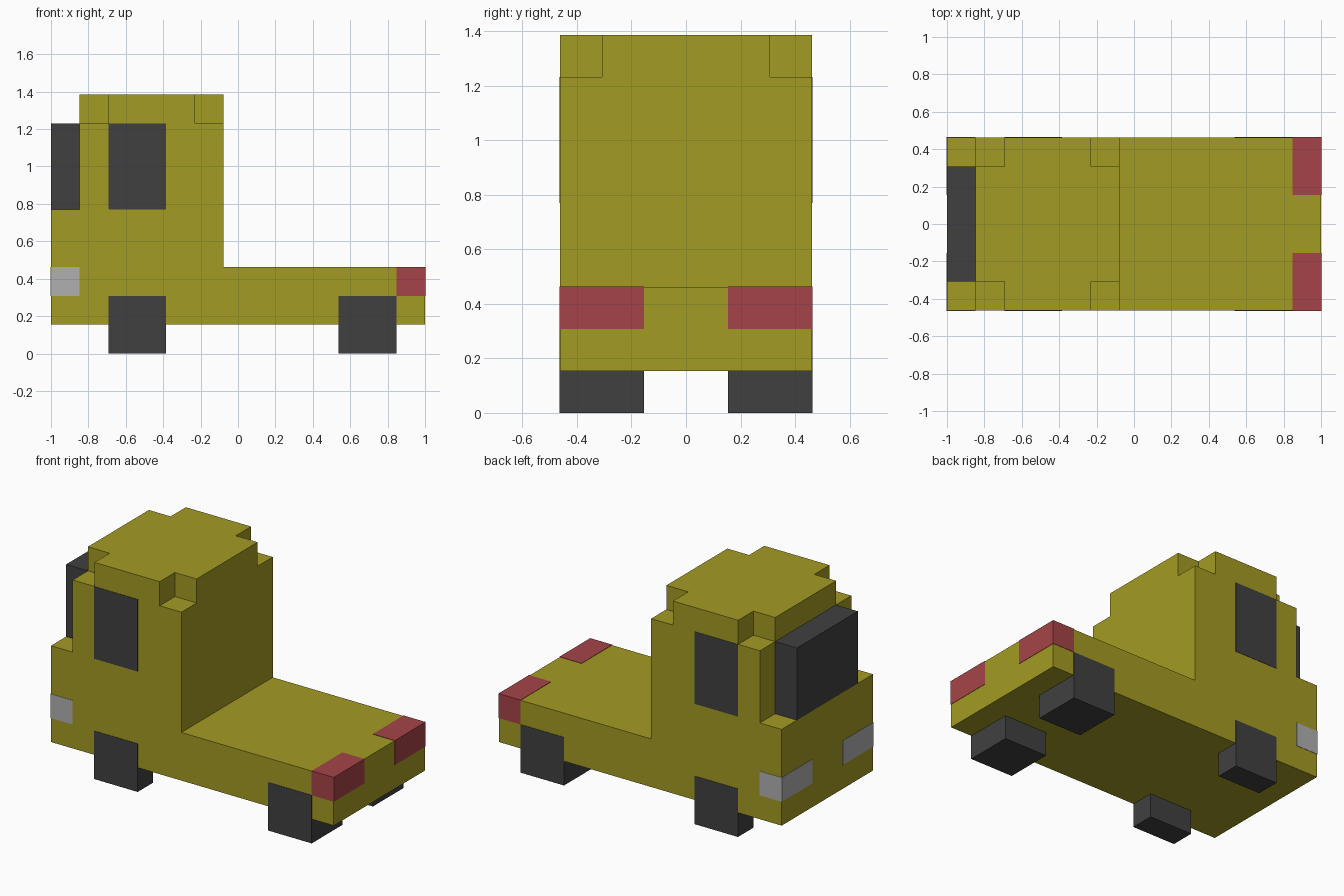
import bpy, bmesh
from mathutils import Vector

if "Cube" in bpy.data.objects:
    bpy.data.objects.remove(bpy.data.objects["Cube"])

U = 2 / 13          # one block of the model's grid
E = 0.015           # tiny lift (in blocks) for flush painted parts
ORIGIN = Vector((6.5, 3, 0))


def srgb(r, g, b):
    lin = [c / 255 / 12.92 if c < 11 else ((c / 255 + 0.055) / 1.055) ** 2.4 for c in (r, g, b)]
    return (*lin, 1)


def material(name, rgb):
    m = bpy.data.materials.new(name)
    m.diffuse_color = srgb(*rgb)
    m.use_nodes = True
    m.node_tree.nodes["Principled BSDF"].inputs["Base Color"].default_value = m.diffuse_color
    return m


yellow = material("olive yellow paint", (163, 155, 35))
dark = material("dark grey", (64, 64, 64))
silver = material("silver", (176, 176, 176))
red = material("tail red", (165, 68, 72))


def prism(name, outline, direction, mat):
    """Extrude a closed outline, given in blocks, along a direction."""
    bm = bmesh.new()
    face = bm.faces.new([bm.verts.new((Vector(p) - ORIGIN) * U) for p in outline])
    ext = bmesh.ops.extrude_face_region(bm, geom=[face], use_keep_orig=True)
    verts = [g for g in ext["geom"] if isinstance(g, bmesh.types.BMVert)]
    bmesh.ops.translate(bm, vec=Vector(direction) * U, verts=verts)
    bmesh.ops.recalc_face_normals(bm, faces=bm.faces)
    me = bpy.data.meshes.new(name)
    bm.to_mesh(me)
    bm.free()
    me.materials.append(mat)
    ob = bpy.data.objects.new(name, me)
    bpy.context.collection.objects.link(ob)
    return ob


def box(name, x0, x1, y0, y1, z0, z1, mat):
    outline = [(x0, y0, z0), (x1, y0, z0), (x1, y1, z0), (x0, y1, z0)]
    return prism(name, outline, (0, 0, z1 - z0), mat)


def pair(name, x0, x1, y0, y1, z0, z1, mat):
    """The same box on both sides of the truck."""
    box("right_" + name, x0, x1, y0, y1, z0, z1, mat)
    box("left_" + name, x0, x1, 6 - y1, 6 - y0, z0, z1, mat)


# Body: side profile with hood, cab and flat bed
side = [(0, 1), (13, 1), (13, 3), (6, 3), (6, 8), (1, 8), (1, 5), (0, 5)]
prism("body", [(x, 0, z) for x, z in side], (0, 6, 0), yellow)

# Roof: one block high with notched corners
plan = [(2, 0), (5, 0), (5, 1), (6, 1), (6, 5), (5, 5),
        (5, 6), (2, 6), (2, 5), (1, 5), (1, 1), (2, 1)]
prism("roof", [(x, y, 8) for x, y in plan], (0, 0, 1), yellow)

# Windscreen block on the hood, and flush side windows
box("windscreen", 0, 1 + E, 1, 5, 5, 8, dark)
pair("window", 2, 4, -E, E, 5, 8, dark)

# Wheels: narrow at the cab end, wide under the bed
pair("front_wheel", 2, 4, -E, 1, 0, 2, dark)
pair("rear_wheel", 10, 12, -E, 2, 0, 2, dark)

# Lights wrapping the corners
pair("headlight", -E, 1, -E, 2, 2, 3, silver)
pair("tail_light", 12, 13 + E, -E, 2, 2, 3 + E, red)
